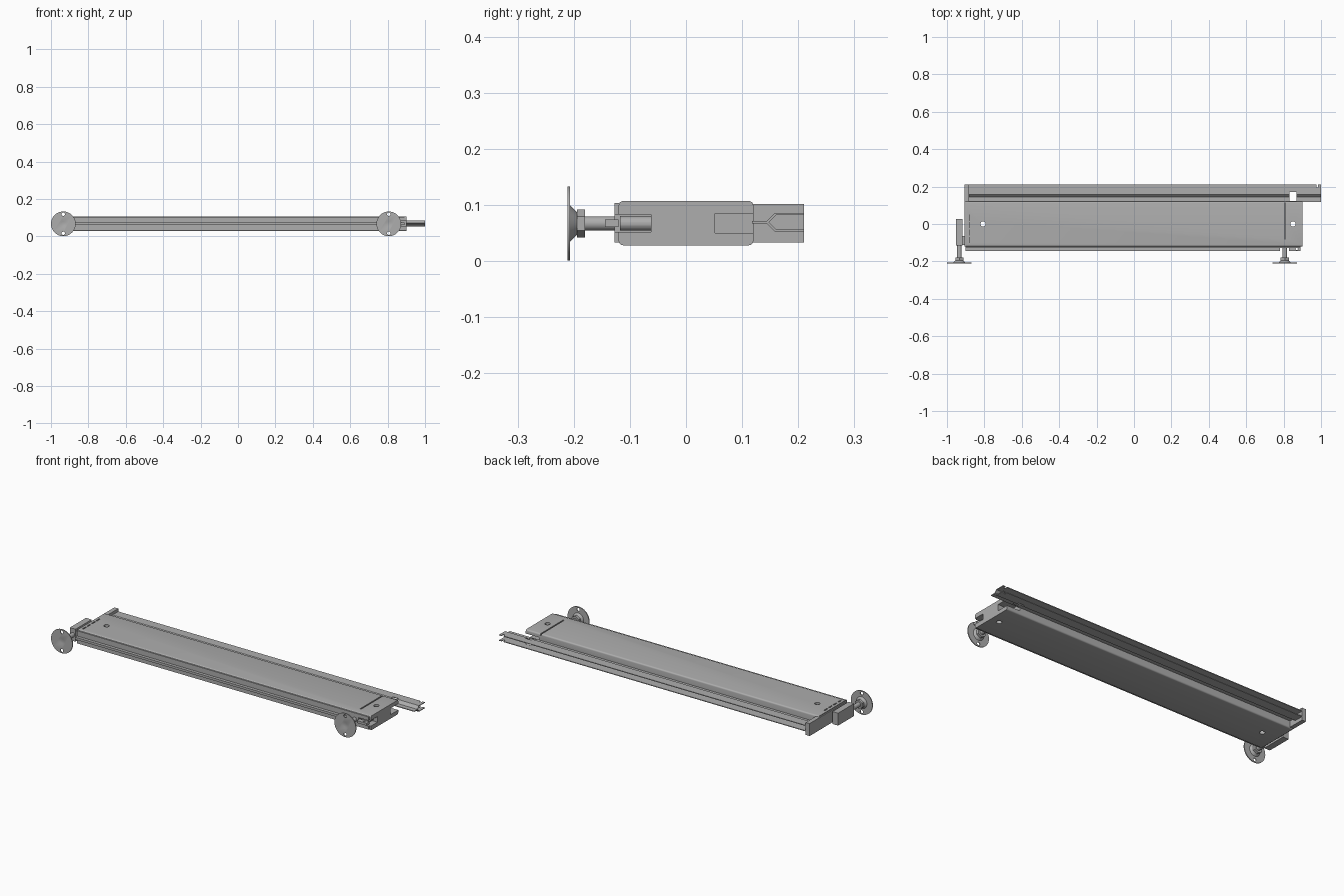
import bpy, bmesh, math
from mathutils import Matrix, Vector

cube = bpy.data.objects.get("Cube")
if cube:
    bpy.data.objects.remove(cube, do_unlink=True)

grey = bpy.data.materials.new("plain grey metal")
grey.use_nodes = True
grey.diffuse_color = (0.42, 0.42, 0.42, 1)
grey.node_tree.nodes["Principled BSDF"].inputs["Base Color"].default_value = (0.42, 0.42, 0.42, 1)

MID = 0.067  # height of the centre line


def finish(name, bm):
    bmesh.ops.recalc_face_normals(bm, faces=bm.faces)
    mesh = bpy.data.meshes.new(name)
    bm.to_mesh(mesh)
    bm.free()
    mesh.materials.append(grey)
    ob = bpy.data.objects.new(name, mesh)
    bpy.context.collection.objects.link(ob)
    return ob


def box(name, x, y, z):
    bm = bmesh.new()
    size = (x[1] - x[0], y[1] - y[0], z[1] - z[0])
    mid = Vector((x[0] + x[1], y[0] + y[1], z[0] + z[1])) / 2
    bmesh.ops.create_cube(bm, size=1, matrix=Matrix.Translation(mid) @ Matrix.Diagonal((*size, 1)))
    return finish(name, bm)


def rod(name, centre, axis, r1, r2, depth, sides=32):
    bm = bmesh.new()
    turn = Vector((0, 0, 1)).rotation_difference(Vector(axis)).to_matrix().to_4x4()
    bmesh.ops.create_cone(bm, cap_ends=True, segments=sides, radius1=r1, radius2=r2,
                          depth=depth, matrix=Matrix.Translation(centre) @ turn)
    return finish(name, bm)


def profile(name, points, x0, x1):
    """Extrude a (y, z) outline along x."""
    bm = bmesh.new()
    face = bm.faces.new([bm.verts.new((x0, y, z)) for y, z in points])
    ext = bmesh.ops.extrude_face_region(bm, geom=[face])
    moved = [v for v in ext["geom"] if isinstance(v, bmesh.types.BMVert)]
    bmesh.ops.translate(bm, verts=moved, vec=(x1 - x0, 0, 0))
    return finish(name, bm)


def apply(ob, mod):
    bpy.context.view_layer.objects.active = ob
    bpy.ops.object.modifier_apply(modifier=mod.name)


def cut(ob, cutters):
    for c in cutters:
        mod = ob.modifiers.new("cut", "BOOLEAN")
        mod.operation, mod.solver, mod.object = "DIFFERENCE", "EXACT", c
        apply(ob, mod)
        bpy.data.objects.remove(c, do_unlink=True)


def smooth(ob):
    bpy.ops.object.select_all(action="DESELECT")
    ob.select_set(True)
    bpy.context.view_layer.objects.active = ob
    bpy.ops.object.shade_smooth_by_angle(angle=math.radians(30))


# Long panel with rounded long edges
panel = box("panel", (-0.9, 0.9), (-0.12, 0.12), (0.028, 0.107))
bm = bmesh.new()
bm.from_mesh(panel.data)
long_edges = [e for e in bm.edges if abs(e.verts[0].co.x - e.verts[1].co.x) > 1]
bmesh.ops.bevel(bm, geom=long_edges, offset=0.008, segments=4, profile=0.5, affect="EDGES")
bm.to_mesh(panel.data)
bm.free()

# Through holes, end slot, row of short slots and end pockets
cutters = [rod("hole_cutter", (x, 0, MID), (0, 0, 1), 0.014, 0.014, 0.2) for x in (-0.807, 0.85)]
cutters.append(box("slot_cutter", (0.804, 0.811), (-0.08, 0.13), (0.098, 0.2)))
for i in range(4):
    y = -0.1 + i * 0.04
    cutters.append(box("dash_cutter", (-0.886, -0.879), (y, y + 0.027), (0.098, 0.2)))
cutters.append(box("front_pocket_cutter", (0.83, 1), (-0.2, -0.062), (0.052, 0.083)))
cutters.append(box("back_pocket_cutter", (0.82, 1), (0.052, 0.2), (0.05, 0.085)))
cut(panel, cutters)
smooth(panel)

# Front flange and narrow tongue, with a gap for the right-hand bolt
flange = box("front_flange", (-0.9, 0.89), (-0.127, -0.119), (0.033, 0.103))
cut(flange, [box("flange_cutter", (0.83, 1), (-0.2, -0.1), (0.052, 0.083))])
box("front_tongue", (-0.9, 0.78), (-0.144, -0.12), (0.061, 0.074))
tab = box("front_tongue_tab", (0.83, 0.89), (-0.144, -0.12), (0.061, 0.074))
cut(tab, [rod("tab_cutter", (0.87, -0.134, MID), (0, 0, 1), 0.006, 0.006, 0.1, 16)])
rod("locking_pin", (0.865, -0.09, MID), (0, 1, 0), 0.013, 0.013, 0.055)

# Forked back rail, its notch and the end plate
upper = [(0.118, 0.002), (0.144, 0.002), (0.159, 0.017), (0.21, 0.017), (0.21, 0.013), (0.161, 0.013)]
lower = [(y, -z) for y, z in reversed(upper)]
outline = [(y, z + 0.069) for y, z in upper + [(0.148, 0)] + lower]
rail = profile("back_rail", outline, -0.89, 1.0)
cut(rail, [box("notch_cutter", (0.832, 0.868), (0.122, 0.17), (0, 0.2)),
           box("tip_cutter", (0.975, 0.985), (0.195, 0.3), (0, 0.2))])
box("left_end_plate", (-0.906, -0.882), (-0.119, 0.21), (0.033, 0.102))

# Bracket carrying the left foot
bracket = box("left_bracket", (-0.952, -0.917), (-0.115, 0.026), (0.033, 0.102))
box("left_bracket_link", (-0.92, -0.9), (-0.112, -0.065), (0.045, 0.09))

# Two adjustable feet facing forward
for side, x in (("left_end", -0.934), ("right_end", 0.806)):
    forward = (0, -1, 0)
    smooth(rod(side + "_bolt", (x, -0.15, MID), forward, 0.0125, 0.0125, 0.09))
    rod(side + "_nut", (x, -0.187, MID), forward, 0.025, 0.025, 0.014, 6)
    smooth(rod(side + "_foot_cone", (x, -0.2, MID), forward, 0.019, 0.033, 0.014))
    disc = rod(side + "_foot_disc", (x, -0.209, MID), forward, 0.066, 0.066, 0.005, 48)
    cut(disc, [rod("disc_cutter", (x, -0.209, MID + s * 0.051), forward, 0.009, 0.009, 0.1, 20)
               for s in (-1, 1)] +
              [rod("dimple_cutter", (x, -0.211, MID), forward, 0.012, 0.026, 0.004)])
    smooth(disc)
